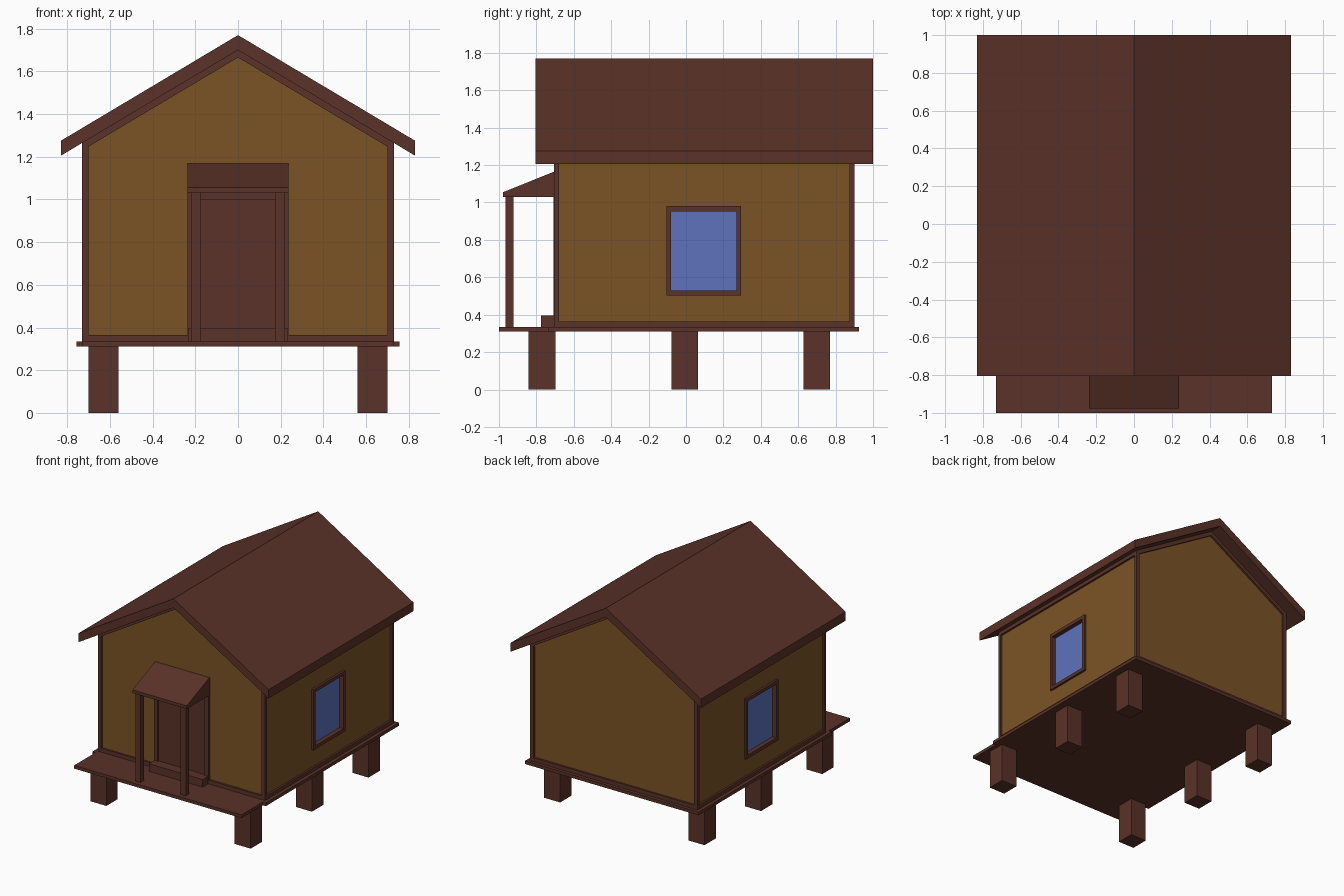
import bpy, bmesh

if "Cube" in bpy.data.objects:
    bpy.data.objects.remove(bpy.data.objects["Cube"])


def material(name, rgb):
    m = bpy.data.materials.new(name)
    m.diffuse_color = (*rgb, 1)
    m.use_nodes = True
    m.node_tree.nodes["Principled BSDF"].inputs["Base Color"].default_value = m.diffuse_color
    return m


BROWN = material("dark brown wood", (0.102, 0.032, 0.021))
OCHRE = material("ochre wall", (0.196, 0.088, 0.0195))
BLUE = material("blue glass", (0.110, 0.170, 0.510))


def make(name, bm, mat):
    bmesh.ops.recalc_face_normals(bm, faces=bm.faces)
    me = bpy.data.meshes.new(name)
    bm.to_mesh(me)
    bm.free()
    ob = bpy.data.objects.new(name, me)
    bpy.context.collection.objects.link(ob)
    if mat:
        me.materials.append(mat)
    return ob


def prism(name, profile, axis, a, b, mat):
    """Extrude a closed profile along x (profile is y,z) or y (profile is x,z)."""
    bm = bmesh.new()
    pt = (lambda u, v, w: (w, u, v)) if axis == 'x' else (lambda u, v, w: (u, w, v))
    face = bm.faces.new([bm.verts.new(pt(u, v, a)) for u, v in profile])
    ext = bmesh.ops.extrude_face_region(bm, geom=[face])
    vs = [g for g in ext["geom"] if isinstance(g, bmesh.types.BMVert)]
    bmesh.ops.translate(bm, verts=vs, vec=pt(0, 0, b - a))
    return make(name, bm, mat)


def box(name, x, y, z, mat=BROWN):
    return prism(name, [(x[0], z[0]), (x[1], z[0]), (x[1], z[1]), (x[0], z[1])], 'y', *y, mat)


def sided(s, a, b):
    return tuple(sorted((s * a, s * b)))


# floor and front deck
box("floor", (-0.757, 0.757), (-0.735, 0.925), (0.31, 0.335))
box("deck", (-0.73, 0.73), (-1.0, -0.735), (0.31, 0.335))

# walls as one gabled body
walls = prism("walls", [(-0.715, 0.33), (0.715, 0.33), (0.715, 1.28), (0, 1.71), (-0.715, 1.28)],
              'y', -0.69, 0.885, OCHRE)

# roof with vertical eave edges
prism("roof", [(-0.83, 1.205), (0, 1.70), (0.83, 1.205), (0.83, 1.275), (0, 1.77), (-0.83, 1.275)],
      'y', -0.805, 1.0, BROWN)

# trim on the front and back walls
for end, y in (("front", (-0.705, -0.68)), ("back", (0.875, 0.90))):
    prism(end + "_gable_trim", [(-0.73, 1.23), (0, 1.665), (0.73, 1.23),
                                (0.73, 1.265), (0, 1.70), (-0.73, 1.265)], 'y', *y, BROWN)
    box(end + "_bottom_trim", (-0.70, 0.70), y, (0.335, 0.365))
    for side, s in (("left", -1), ("right", 1)):
        box(f"{end}_{side}_corner_post", sided(s, 0.70, 0.73), y, (0.335, 1.265))

for side, s in (("left", -1), ("right", 1)):
    # trim along the side walls
    x = sided(s, 0.70, 0.73)
    box(side + "_bottom_trim", x, (-0.68, 0.875), (0.335, 0.365))
    box(side + "_top_trim", x, (-0.68, 0.875), (1.235, 1.265))

    # window recess, frame and glass
    cutter = box(side + "_window_cutter", sided(s, 0.69, 0.80), (-0.09, 0.28), (0.515, 0.965), None)
    cutter.hide_render = True
    cutter.hide_viewport = True
    mod = walls.modifiers.new("window_recess", 'BOOLEAN')
    mod.operation = 'DIFFERENCE'
    mod.object = cutter
    x = sided(s, 0.685, 0.732)
    for part, z in (("sill", (0.503, 0.53)), ("head", (0.953, 0.98))):
        box(f"{side}_window_{part}", x, (-0.105, 0.295), z)
    for part, y in (("front", (-0.105, -0.08)), ("back", (0.27, 0.295))):
        box(f"{side}_window_{part}_jamb", x, y, (0.53, 0.953))
    box(side + "_window_glass", sided(s, 0.688, 0.697), (-0.08, 0.27), (0.53, 0.953), BLUE)

    # stilts
    for row, y in (("front", -0.77), ("middle", -0.007), ("back", 0.698)):
        box(f"{row}_{side}_stilt", sided(s, 0.56, 0.70), (y - 0.071, y + 0.071), (0, 0.31))

    # porch posts and door jambs
    box(side + "_porch_post", sided(s, 0.175, 0.22), (-0.965, -0.923), (0.335, 1.03))
    box(side + "_door_jamb", sided(s, 0.205, 0.237), (-0.708, -0.68), (0.335, 1.03))

# door, lintel, step and sloping porch roof
box("door", (-0.205, 0.205), (-0.697, -0.68), (0.335, 1.0))
box("door_lintel", (-0.205, 0.205), (-0.708, -0.68), (1.0, 1.03))
box("door_step", (-0.235, 0.235), (-0.775, -0.69), (0.335, 0.395))
prism("porch_roof", [(-0.978, 1.03), (-0.69, 1.03), (-0.69, 1.168), (-0.705, 1.165), (-0.978, 1.055)],
      'x', -0.237, 0.237, BROWN)
